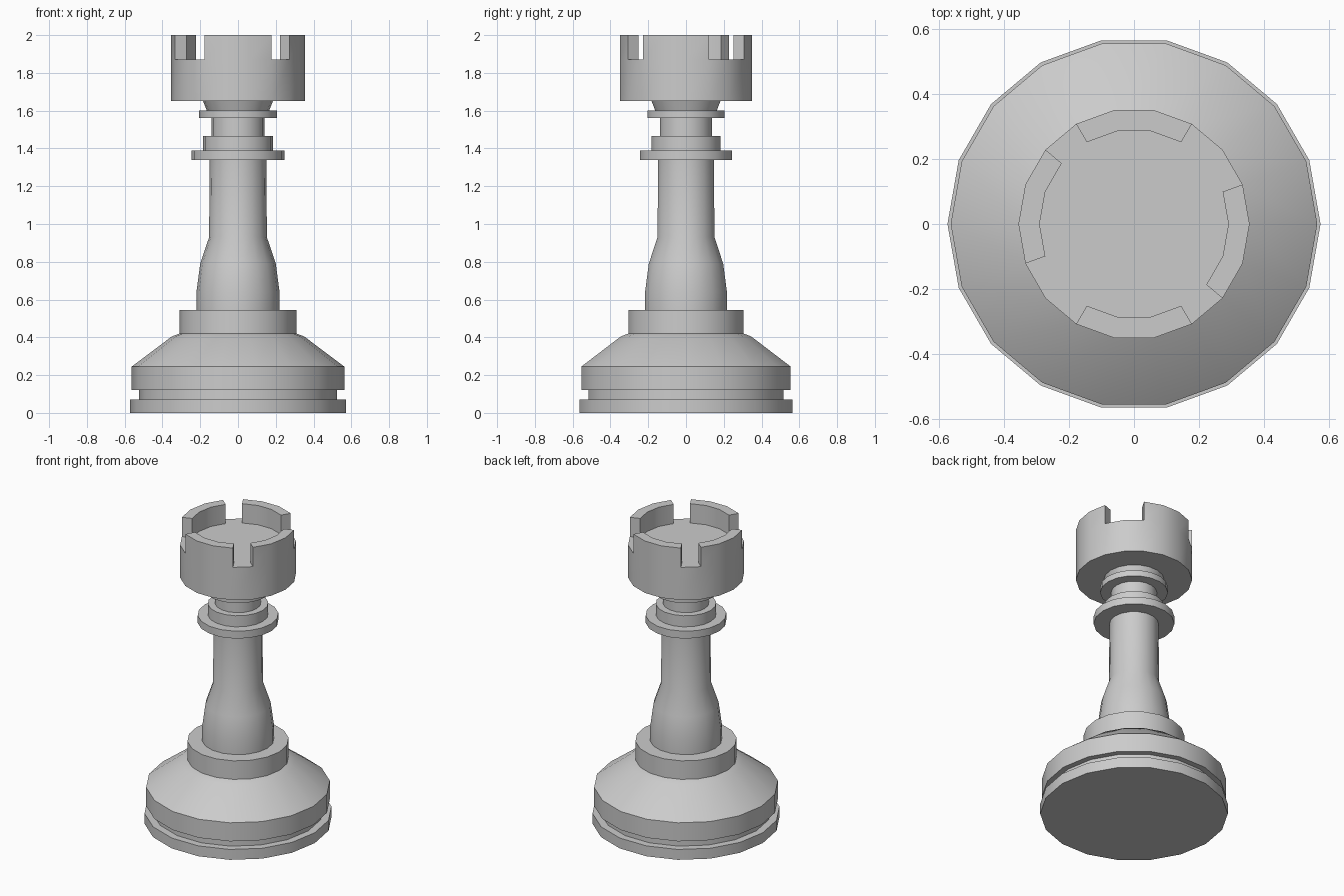
import bpy, bmesh
from math import cos, sin, radians, tau

if "Cube" in bpy.data.objects:
    bpy.data.objects.remove(bpy.data.objects["Cube"])

SIDES = 18


def lathe(name, profile, cap_bottom=False, cap_top=False):
    """Revolve (radius, height) points around z; returns bmesh and bands of faces."""
    bm = bmesh.new()
    rings = [[bm.verts.new((r * cos(tau * i / SIDES), r * sin(tau * i / SIDES), z))
              for i in range(SIDES)] for r, z in profile]
    bands = []
    for a, b in zip(rings, rings[1:]):
        bands.append([bm.faces.new((a[i], a[(i + 1) % SIDES], b[(i + 1) % SIDES], b[i]))
                      for i in range(SIDES)])
    if cap_bottom:
        bm.faces.new(rings[0][::-1])
    if cap_top:
        bm.faces.new(rings[-1])
    return bm, bands


def finish(name, bm):
    bmesh.ops.recalc_face_normals(bm, faces=bm.faces)
    mesh = bpy.data.meshes.new(name)
    bm.to_mesh(mesh)
    bm.free()
    obj = bpy.data.objects.new(name, mesh)
    bpy.context.collection.objects.link(obj)
    bpy.ops.object.select_all(action='DESELECT')
    obj.select_set(True)
    bpy.context.view_layer.objects.active = obj
    bpy.ops.object.shade_smooth_by_angle(angle=radians(40))
    return obj


# Stepped base: foot disc, groove, drum, sloped shoulder, plinth
bm, _ = lathe("base", [(0.573, 0), (0.573, 0.07), (0.525, 0.07), (0.525, 0.12),
                       (0.563, 0.12), (0.563, 0.245), (0.35, 0.405), (0.31, 0.42),
                       (0.31, 0.545), (0.22, 0.545)], cap_bottom=True)
finish("base", bm)

# Tapering stem
bm, _ = lathe("stem", [(0.22, 0.545), (0.22, 0.64), (0.2, 0.79), (0.153, 0.93),
                       (0.15, 1.34)])
finish("stem", bm)

# Collar rings and neck
bm, _ = lathe("collar", [(0.15, 1.34), (0.247, 1.34), (0.247, 1.39), (0.185, 1.39),
                         (0.185, 1.465), (0.14, 1.465), (0.14, 1.56), (0.207, 1.56),
                         (0.207, 1.6), (0.165, 1.6), (0.185, 1.65)])
finish("collar", bm)

# Crown: drum with floor, then battlements raised from the rim between the gaps
bm, bands = lathe("crown", [(0.185, 1.65), (0.355, 1.65), (0.355, 1.87), (0.29, 1.87)],
                  cap_top=True)
gaps = {1, 2, 6, 10, 11, 15}
rim = [f for i, f in enumerate(bands[2]) if i not in gaps]
out = bmesh.ops.extrude_face_region(bm, geom=rim)
raised = [g for g in out["geom"] if isinstance(g, bmesh.types.BMVert)]
bmesh.ops.translate(bm, verts=raised, vec=(0, 0, 0.13))
old = [f for f in rim if f.is_valid]
if old:
    bmesh.ops.delete(bm, geom=old, context='FACES')
finish("crown", bm)
